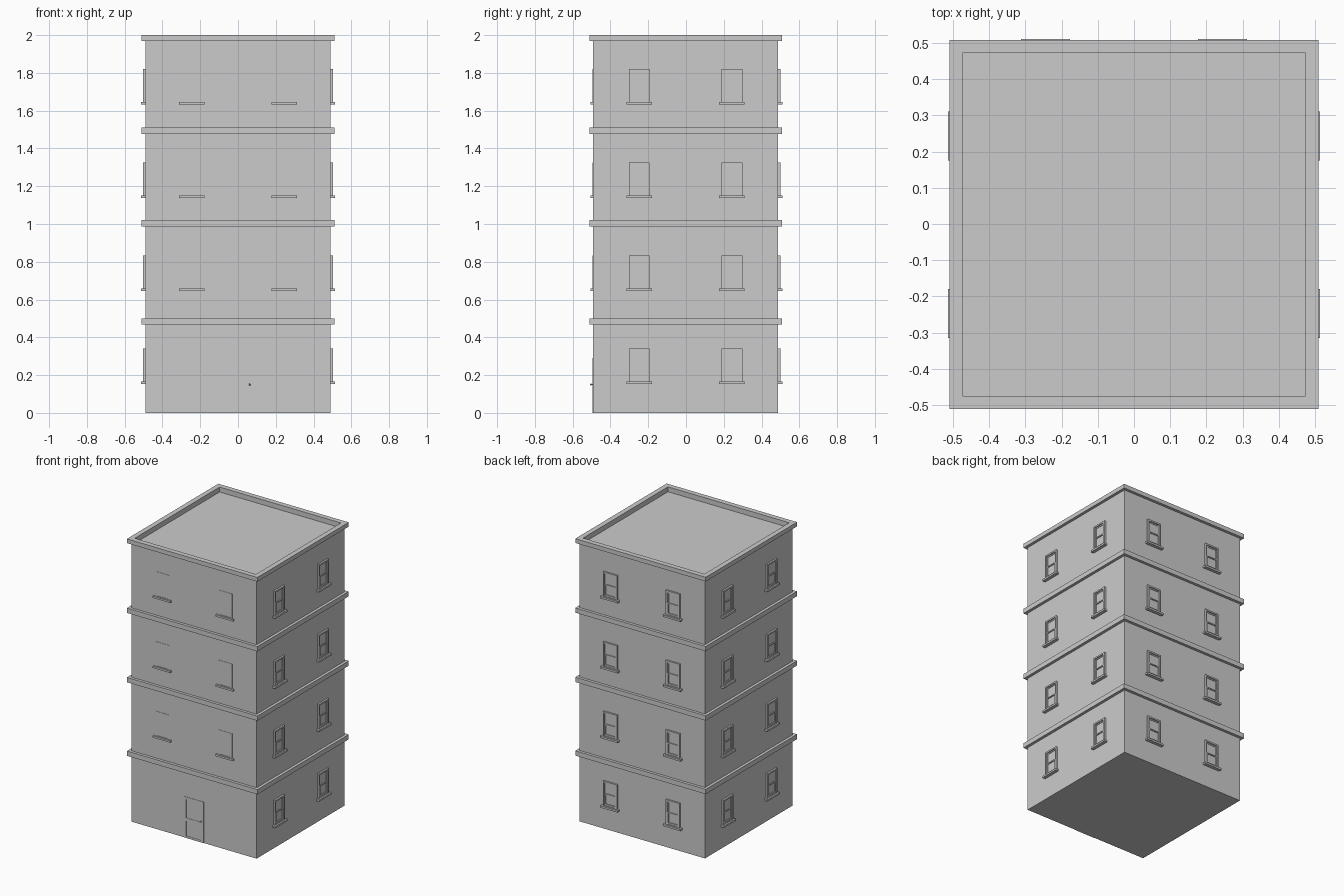
import bpy, bmesh
from math import pi
from mathutils import Matrix

if "Cube" in bpy.data.objects:
    bpy.data.objects.remove(bpy.data.objects["Cube"])

CY = -0.002                                   # building axis sits slightly forward
WALL, BAND = 0.49, 0.51                       # half widths of walls and ledges
parts = {}


def box(name, x0, x1, y0, y1, z0, z1, turn=0.0):
    """Add a box to the named part, turned about the building axis."""
    bm = parts.setdefault(name, bmesh.new())
    m = (Matrix.Translation((0, CY, 0)) @ Matrix.Rotation(turn, 4, 'Z')
         @ Matrix.Translation(((x0 + x1) / 2, (y0 + y1) / 2, (z0 + z1) / 2))
         @ Matrix.Diagonal((x1 - x0, y1 - y0, z1 - z0, 1)))
    bmesh.ops.create_cube(bm, size=1, matrix=m)


def ring(name, cx, w, z0, z1, t, face, back, turn, bottom=None):
    """Rectangular frame facing -y: two stiles and two rails."""
    b = t if bottom is None else bottom
    box(name, cx - w, cx - w + t, -face, -back, z0, z1, turn)
    box(name, cx + w - t, cx + w, -face, -back, z0, z1, turn)
    box(name, cx - w + t, cx + w - t, -face, -back, z1 - t, z1, turn)
    box(name, cx - w + t, cx + w - t, -face, -back, z0, z0 + b, turn)


def window(cx, z, turn, sink):
    """Sash window with sill; sink pushes it into the wall."""
    back = 0.485 - sink
    box("window_sills", cx - 0.068, cx + 0.068, -0.5135 + sink, -back, z, z + 0.013, turn)
    ring("window_frames", cx, 0.055, z + 0.013, z + 0.187, 0.011, 0.5025 - sink, back, turn, 0.004)
    ring("upper_sashes", cx, 0.044, z + 0.092, z + 0.176, 0.008, 0.4955 - sink, back, turn)
    ring("lower_sashes", cx, 0.044, z + 0.017, z + 0.100, 0.008, 0.499 - sink, back, turn, 0.011)
    box("window_panes", cx - 0.044, cx + 0.044, -0.4925 + sink, -back, z + 0.017, z + 0.176, turn)


# Main block up to the sunken roof
box("walls", -WALL, WALL, -WALL, WALL, 0, 1.965)

# Ledges between floors
for z0, z1 in ((0.467, 0.501), (0.987, 1.021), (1.477, 1.511)):
    box("floor_ledges", -BAND, BAND, -BAND, BAND, z0, z1)

# Parapet: inner upstand with projecting cap, built as one mitred ring
bm = parts["parapet"] = bmesh.new()
profile = [(0.474, 1.963), (WALL, 1.963), (WALL, 1.97), (BAND, 1.97), (BAND, 2.0), (0.474, 2.0)]
loops = [[bm.verts.new((sx * r, sy * r + CY, z)) for r, z in profile]
         for sx, sy in ((-1, -1), (1, -1), (1, 1), (-1, 1))]
n = len(profile)
for i in range(4):
    a, b = loops[i], loops[(i + 1) % 4]
    for k in range(n):
        bm.faces.new((a[k], b[k], b[(k + 1) % n], a[(k + 1) % n]))

# Windows on every side; the front ones sit almost flush and skip the ground floor
for side in range(4):
    for floor, z in enumerate((0.154, 0.646, 1.138, 1.633)):
        if side == 0 and floor == 0:
            continue
        for cx in (-0.245, 0.245):
            window(cx, z, side * pi / 2, 0.0105 if side == 0 else 0)

# Front door with two sunken panels and a knob
ring("door", 0, 0.077, 0, 0.29, 0.018, 0.4925, 0.485, 0, 0.014)
box("door", -0.059, 0.059, -0.4925, -0.485, 0.12, 0.142)
knob = parts["door_knob"] = bmesh.new()
bmesh.ops.create_cone(knob, cap_ends=True, segments=12, radius1=0.002, radius2=0.002, depth=0.012,
                      matrix=Matrix.Translation((0.062, -0.498, 0.15)) @ Matrix.Rotation(pi / 2, 4, 'X'))
bmesh.ops.create_uvsphere(knob, u_segments=12, v_segments=8, radius=0.005,
                          matrix=Matrix.Translation((0.062, -0.503, 0.15)))

# Turn every part into an object
for name, bm in parts.items():
    bmesh.ops.recalc_face_normals(bm, faces=bm.faces)
    mesh = bpy.data.meshes.new(name)
    bm.to_mesh(mesh)
    bm.free()
    bpy.context.collection.objects.link(bpy.data.objects.new(name, mesh))
